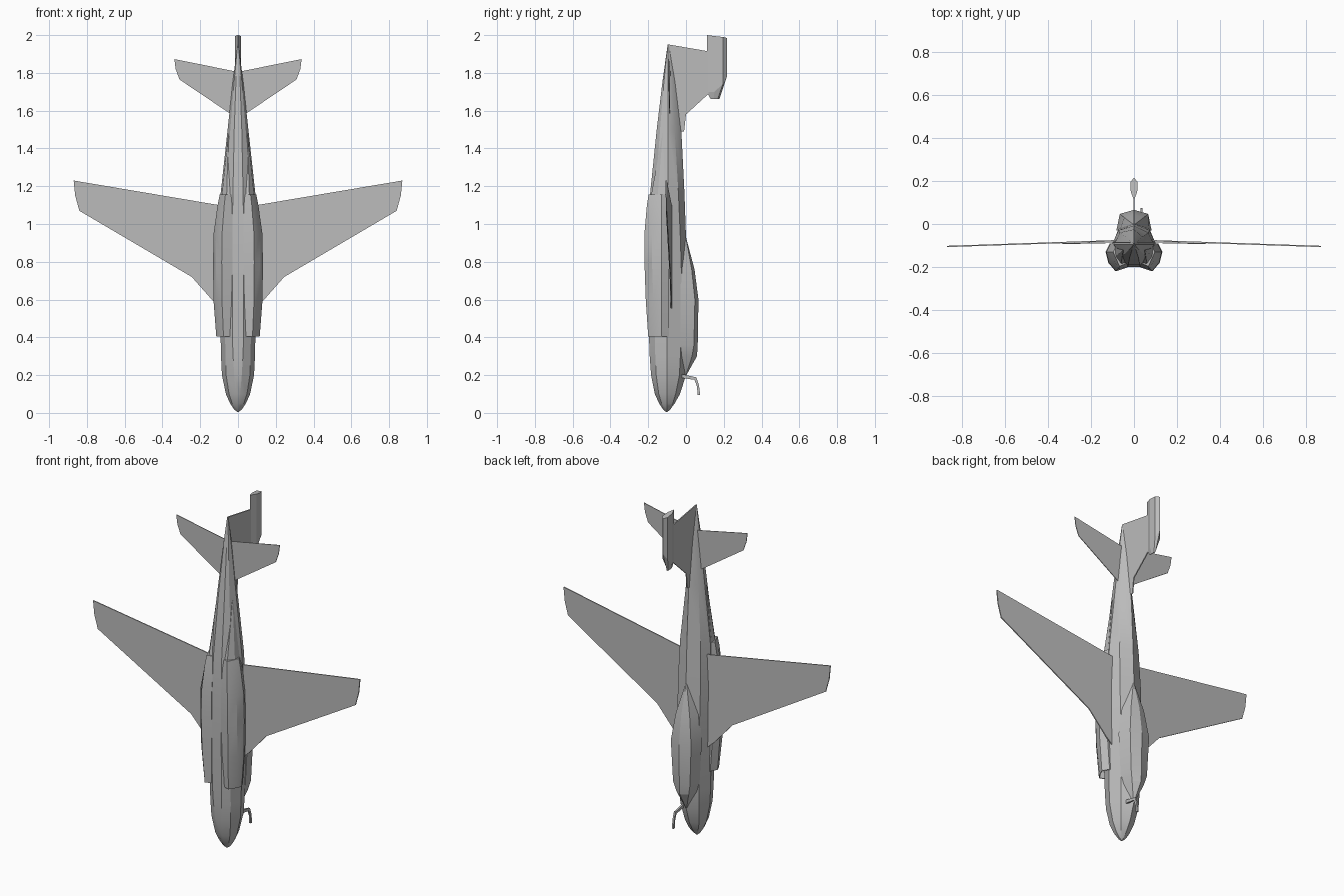
import bpy, bmesh, math

if "Cube" in bpy.data.objects:
    bpy.data.objects.remove(bpy.data.objects["Cube"])

grey = bpy.data.materials.new("airframe grey")
grey.diffuse_color = (0.5, 0.5, 0.5, 1)
grey.use_nodes = True
grey.node_tree.nodes["Principled BSDF"].inputs["Base Color"].default_value = grey.diffuse_color


def finish(name, bm, smooth=25):
    bmesh.ops.remove_doubles(bm, verts=bm.verts, dist=0.0004)
    bmesh.ops.recalc_face_normals(bm, faces=bm.faces)
    mesh = bpy.data.meshes.new(name)
    bm.to_mesh(mesh)
    bm.free()
    ob = bpy.data.objects.new(name, mesh)
    bpy.context.collection.objects.link(ob)
    mesh.materials.append(grey)
    if smooth:
        bpy.ops.object.select_all(action='DESELECT')
        ob.select_set(True)
        bpy.context.view_layer.objects.active = ob
        bpy.ops.object.shade_smooth_by_angle(angle=math.radians(smooth))
    return ob


def loft(name, rings, smooth=25):
    """Skin a list of equal rings of points and cap both ends."""
    bm = bmesh.new()
    vs = [[bm.verts.new(p) for p in r] for r in rings]
    n = len(vs[0])
    for a, b in zip(vs, vs[1:]):
        for i in range(n):
            j = (i + 1) % n
            bm.faces.new((a[i], a[j], b[j], b[i]))
    bm.faces.new(vs[0])
    bm.faces.new(vs[-1])
    return finish(name, bm, smooth)


def plate(name, pts, off):
    """Thin slab: the outline pushed to both sides by the offset vector."""
    return loft(name, [[tuple(c + s * o for c, o in zip(p, off)) for p in pts]
                       for s in (-1, 1)], 0)


def symmetric(half, z):
    """Ring from a half section that runs from the top centre down."""
    left = [(-x, y) for x, y in reversed(half) if x > 0]
    return [(x, y, z) for x, y in half + left]


# Fuselage: z, top y, shoulder y, half width, bottom y, bottom half width
hull = [(0.005, -.098, -.099, .004, -.106, .001), (.02, -.082, -.088, .022, -.122, .003),
        (.05, -.06, -.07, .042, -.142, .007), (.1, -.032, -.055, .064, -.165, .012),
        (.2, .0, -.035, .085, -.185, .02), (.3, .01, -.03, .09, -.192, .026),
        (.405, .015, -.025, .092, -.196, .03), (.66, .01, -.022, .1, -.2, .03),
        (.93, .0, -.03, .102, -.2, .03), (1.16, -.008, -.04, .092, -.19, .027),
        (1.5, -.025, -.06, .055, -.155, .02), (1.75, -.055, -.075, .028, -.125, .011),
        (1.95, -.09, -.091, .003, -.096, .001)]
loft("fuselage", [symmetric([(0, yt), (.72 * w, ys), (w, -.095 - .005 * (z < .5)),
                             (.74 * w, -.1 + .68 * (yb + .1)), (wb, yb)], z)
                  for z, yt, ys, w, yb, wb in hull], 28)

# Canopy: z, ridge y, edge half width, edge y, base half width, base y
hood = [(.2, .002, .004, .0, .006, -.01), (.3, .058, .04, .032, .055, -.03),
        (.36, .062, .055, .042, .068, -.03), (.6, .066, .066, .047, .082, -.03),
        (.76, .045, .045, .03, .068, -.03), (.93, .0, .004, -.001, .01, -.02)]
loft("canopy", [symmetric([(0, a), (b, c), (d, e)], z) for z, a, b, c, d, e in hood], 15)

# Engine pod: z, outer x, bottom y
pod = [(.405, .115, -.2), (.6, .13, -.213), (.8, .132, -.22),
       (.95, .129, -.22), (1.1, .108, -.207), (1.155, .097, -.198)]


def pod_ring(s, z, x, y, inset=0):
    pts = [(.03, y + .018), (.03 + .55 * (x - .03), y), (x - .012, y + .04),
           (x, -.13), (x - .02, -.09), (.03, -.09)]
    cx, cy = (.03 + x) / 2, (y - .09) / 2
    k = 1 - inset
    return [(s * (cx + (a - cx) * k), cy + (b - cy) * k, z) for a, b in pts]


for s, side in ((1, "right"), (-1, "left")):
    # recessed intake, then the outer shell
    z, x, y = pod[0]
    rings = [pod_ring(s, z + .06, x, y, .2), pod_ring(s, z, x, y, .1)]
    loft(side + "_engine_pod", rings + [pod_ring(s, *p) for p in pod], 20)

    # Tapered fairing behind the pod
    base = [(.03, -.18), (.06, -.185), (.085, -.15), (.088, -.11), (.035, -.11)]
    loft(side + "_pod_fairing",
         [[(s * a, b, 1.15) for a, b in base],
          [(s * (.049 + a * .03), -.118 + b * .03, 1.48) for a, b in base]], 0)

    # Wing with slight droop toward the tip
    wing = [(.03, .5), (.13, .59), (.245, .72), (.84, 1.07), (.862, 1.15),
            (.87, 1.23), (.1, 1.1), (.03, 1.09)]
    plate(side + "_wing", [(s * x, -.075 - .034 * x, z) for x, z in wing], (0, .003, 0))

    # Tailplane
    tail = [(.0, 1.56), (.05, 1.59), (.31, 1.765), (.33, 1.82), (.337, 1.873), (0, 1.805)]
    plate(side + "_tailplane", [(s * x, -.085 - .02 * x, z) for x, z in tail], (0, .002, 0))

# Tail fin
fin = [(-.09, 1.95), (.12, 1.914), (.12, 1.69), (.0, 1.58), (-.01, 1.49), (-.04, 1.49)]
plate("tail_fin", [(0, y, z) for y, z in fin], (.003, 0, 0))

# Bullet fairing on the fin tip: half width, y, bottom z, top z
sect = [(0, .11, 1.69, 2.0), (.015, .15, 1.69, 1.995), (.017, .195, 1.73, 1.99),
        (0, .216, 1.77, 1.985)]
ring = sect + [(-w, y, a, b) for w, y, a, b in sect[2:0:-1]]
loft("fin_bullet", [[(w * .15, .13 + (y - .11) * .45, 1.663) for w, y, a, b in ring],
                    [(w, y, a + .01, 0)[:3] for w, y, a, b in ring],
                    [(w, y, b) for w, y, a, b in ring]], 0)

# Bent refuelling probe beside the nose
probe = [(-.02, .205), (.055, .188), (.068, .15), (.075, .095), (.062, .095), (.058, .14),
         (.045, .175), (-.02, .185)]
plate("refuelling_probe", [(.035, y, z) for y, z in probe], (.005, 0, 0))
